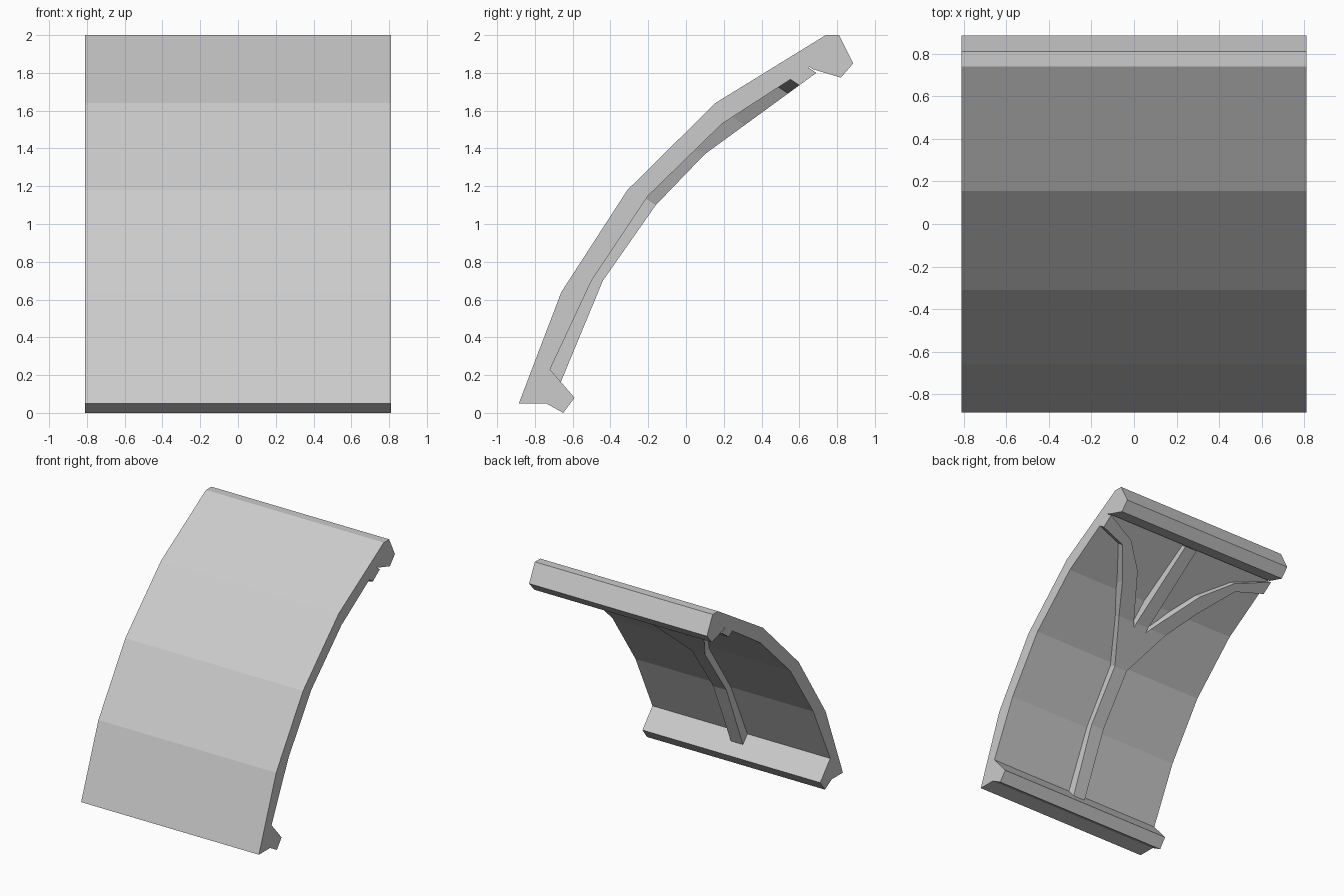
import bpy, bmesh
from mathutils import Vector

cube = bpy.data.objects.get("Cube")
if cube:
    bpy.data.objects.remove(cube, do_unlink=True)

grey = bpy.data.materials.new("plain grey")
grey.use_nodes = True
colour = (0.6, 0.6, 0.6, 1)
grey.diffuse_color = colour
grey.node_tree.nodes["Principled BSDF"].inputs["Base Color"].default_value = colour

HALF = 0.81  # half the panel width


def finish(bm, name):
    bmesh.ops.recalc_face_normals(bm, faces=bm.faces)
    mesh = bpy.data.meshes.new(name)
    bm.to_mesh(mesh)
    bm.free()
    mesh.materials.append(grey)
    obj = bpy.data.objects.new(name, mesh)
    bpy.context.collection.objects.link(obj)
    return obj


# Curved panel with its lower and upper lips: side profile (y, z) swept across x
outer = [(-0.885, 0.05), (-0.66, 0.64), (-0.31, 1.18), (0.155, 1.64), (0.74, 2.0)]
upper_lip = [(0.81, 2.0), (0.885, 1.85), (0.82, 1.775), (0.67, 1.82)]
inner = [(0.655, 1.832), (0.19, 1.53), (-0.20, 1.15), (-0.50, 0.70), (-0.72, 0.23)]
lower_lip = [(-0.59, 0.08), (-0.65, 0.0), (-0.74, 0.05)]

bm = bmesh.new()
side = bm.faces.new([bm.verts.new((-HALF, y, z))
                     for y, z in outer + upper_lip + inner + lower_lip])
swept = bmesh.ops.extrude_face_region(bm, geom=[side], use_keep_orig=True)
bmesh.ops.translate(bm, vec=(2 * HALF, 0, 0),
                    verts=[v for v in swept["geom"] if isinstance(v, bmesh.types.BMVert)])
finish(bm, "curved_panel")

# Ribs follow this curve (y, z) on the hollow side of the panel
rib_curve = [(-0.66, 0.17), (-0.44, 0.70), (-0.16, 1.10), (0.10, 1.37), (0.69, 1.80)]
SINK = Vector((0, -0.09, 0.06))  # from the rib face into the panel


def on_curve(x, y):
    for (y0, z0), (y1, z1) in zip(rib_curve, rib_curve[1:]):
        if y <= y1 or y1 == rib_curve[-1][0]:
            return Vector((x, y, z0 + (z1 - z0) * (y - y0) / (y1 - y0)))


def rib(name, rows, mirror=1):
    """Build a solid strip from pairs of (x, y) edge points."""
    bm = bmesh.new()
    rings = []
    for a, b in rows:
        pa, pb = (on_curve(mirror * x, y) for x, y in (a, b))
        rings.append([bm.verts.new(p) for p in (pa, pb, pb + SINK, pa + SINK)])
    for r, s in zip(rings, rings[1:]):
        for i in range(4):
            j = (i + 1) % 4
            bm.faces.new((r[i], r[j], s[j], s[i]))
    bm.faces.new(rings[0])
    bm.faces.new(rings[-1])
    return finish(bm, name)


# Straight rib up the middle
rib("middle_rib", [((-w, y), (w, y)) for y, w in
                   ((-0.67, 0.055), (-0.44, 0.06), (-0.16, 0.06), (0.10, 0.06), (0.69, 0.055))])

# Curved branches that sweep out to the upper corners
branch = [((0.05, -0.16), (0.06, -0.16)), ((0.06, 0.07), (0.225, 0.085)),
          ((0.085, 0.10), (0.236, 0.10)), ((0.315, 0.42), (0.378, 0.31)),
          ((0.525, 0.59), (0.57, 0.54)), ((HALF, 0.69), (HALF, 0.60))]
for name, sign in (("left_branch_rib", 1), ("right_branch_rib", -1)):
    rib(name, branch, sign)
